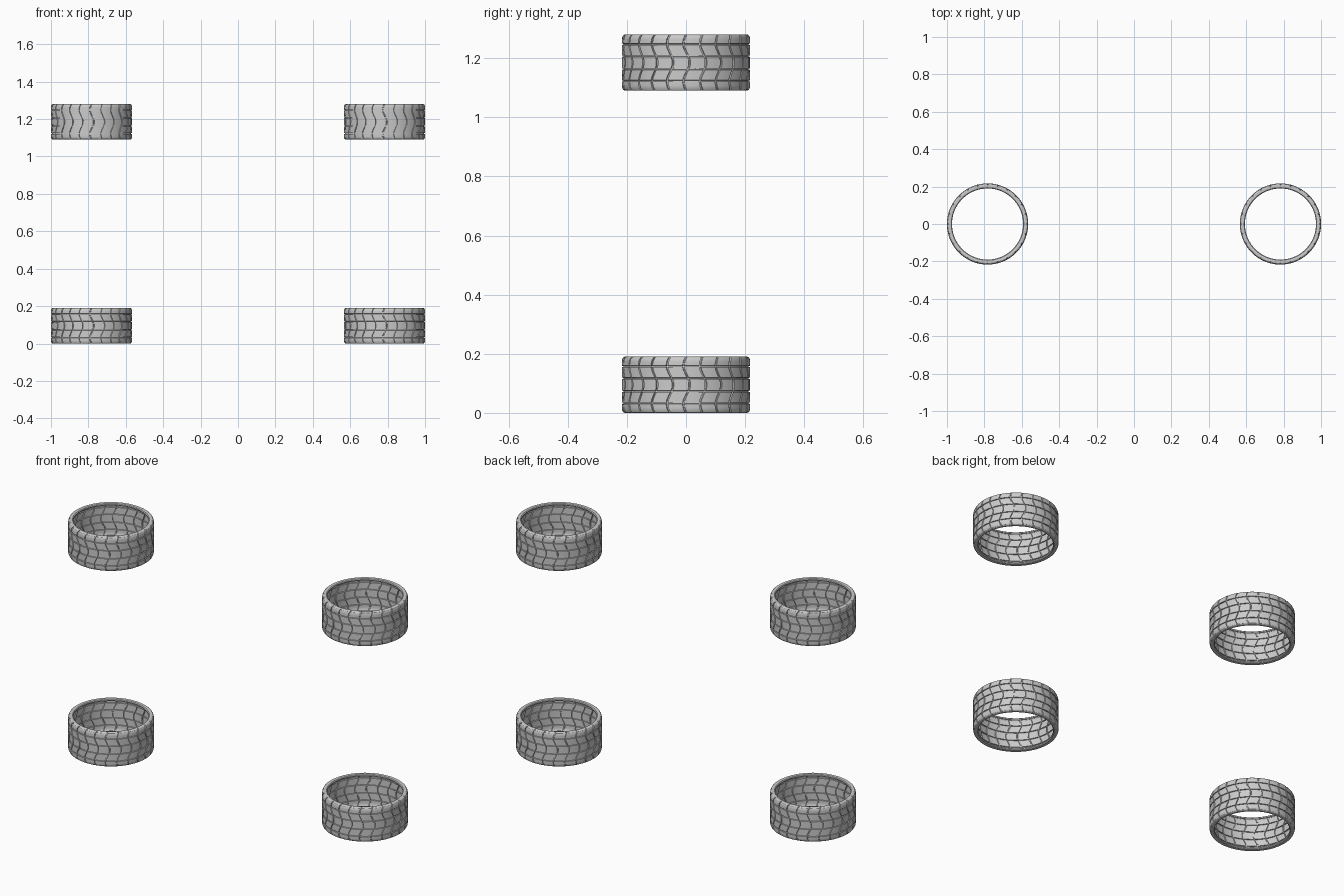
import bpy, bmesh, math

if "Cube" in bpy.data.objects:
    bpy.data.objects.remove(bpy.data.objects["Cube"])

R, H, DEPTH, BLOCKS = 0.217, 0.19, 0.005, 24
CX, LEVELS = 0.783, (0.0, 1.09)
GROOVES = (0.033, 0.073, 0.117, 0.157)   # heights of the grooves running round the tread

# Cross-section rows: (radius, height, kind); kind 0 sidewall, 1 tread, 2 groove floor
side = [(0.191, 0.012, 0), (0.190, 0.005, 0), (0.194, 0.001, 0), (0.200, 0.0, 0),
        (0.208, 0.0, 0), (0.213, 0.003, 1), (0.216, 0.009, 1), (R, 0.017, 1)]
rows = list(side)
for i, g in enumerate(GROOVES):
    rows += [(R, g - 0.0025, 1), (R, g - 0.0015, 2), (R, g + 0.0015, 2), (R, g + 0.0025, 1)]
    if i < 3:
        m = (g + GROOVES[i + 1]) / 2
        rows += [(R, m - 0.008, 1), (R, m + 0.008, 1)]
rows += [(r, H - z, k) for r, z, k in reversed(side)]

# Steps round one tread block: (fraction, is groove floor)
steps = [(0.0, True), (0.07, True), (0.09, False), (0.39, False), (0.69, False), (0.98, False)]


def make_tread_mesh():
    """Hollow tyre skin with wavy cross grooves pressed into the tread."""
    bm = bmesh.new()
    rings = []
    for r, z, kind in rows:
        wave = 0.05 * math.cos(2 * math.pi * (z - H / 2) / 0.13)
        ring = []
        for b in range(BLOCKS):
            for f, low in steps:
                a = (b + f) * 2 * math.pi / BLOCKS + wave
                rad = r - (DEPTH if kind == 2 or (kind == 1 and low) else 0)
                ring.append(bm.verts.new((rad * math.cos(a), rad * math.sin(a), z)))
        rings.append(ring)
    n = len(rings[0])
    for lo, hi in zip(rings, rings[1:]):
        for i in range(n):
            j = (i + 1) % n
            bm.faces.new((lo[i], lo[j], hi[j], hi[i]))
    me = bpy.data.meshes.new("tyre")
    bm.to_mesh(me)
    bm.free()
    return me


# Four tyres, lying flat, two on each side
mesh = make_tread_mesh()
for level, z in zip(("lower", "upper"), LEVELS):
    for side_name, x in (("left", -CX), ("right", CX)):
        tyre = bpy.data.objects.new(f"tyre_{level}_{side_name}", mesh)
        tyre.location = (x, 0, z)
        bpy.context.collection.objects.link(tyre)

# Smooth shading with crisp groove edges
bpy.context.view_layer.objects.active = tyre
tyre.select_set(True)
bpy.ops.object.shade_smooth_by_angle(angle=math.radians(30))
